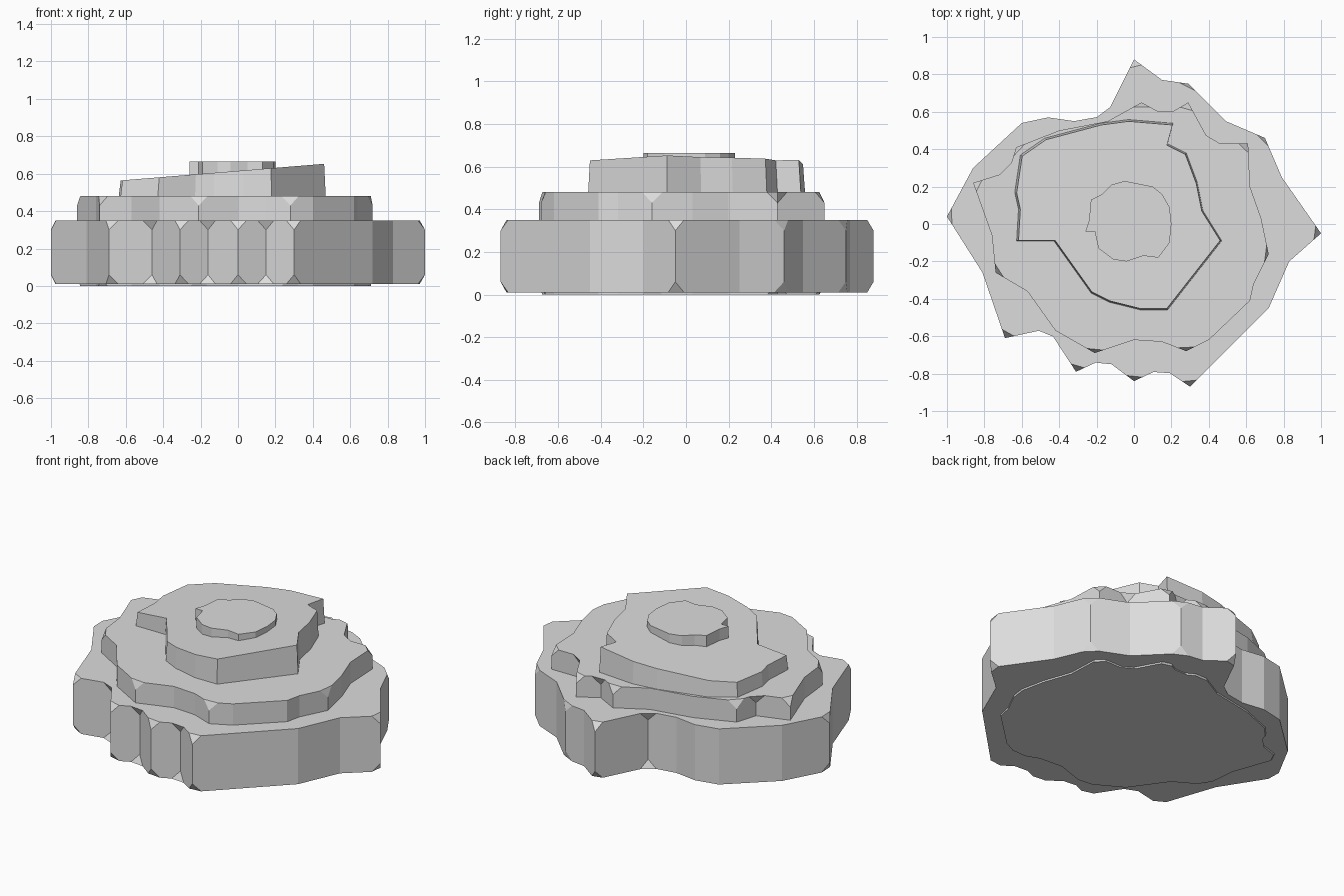
import bpy
import bmesh
from mathutils import Vector

cube = bpy.data.objects.get("Cube")
if cube:
    bpy.data.objects.remove(cube, do_unlink=True)

# One plain stone colour
stone = bpy.data.materials.new("stone_grey")
stone.use_nodes = True
colour = (0.72, 0.72, 0.72, 1)
stone.diffuse_color = colour
stone.node_tree.nodes["Principled BSDF"].inputs["Base Color"].default_value = colour


def turn_angle(outline, i):
    """Angle by which the outline turns at corner i."""
    here = Vector(outline[i])
    before = here - Vector(outline[i - 1])
    after = Vector(outline[(i + 1) % len(outline)]) - here
    return before.angle(after)


def rock_slab(name, outline, bottom, top, chamfer=0.0, taper=1.0, slope=0.0):
    """Extrude an outline (in hundredths), tilt its top and chip its sharp corners."""
    bm = bmesh.new()
    count = len(outline)
    low, high = [], []
    for px, py in outline:
        x, y = px / 100, py / 100
        low.append(bm.verts.new((x, y, bottom)))
        high.append(bm.verts.new((x * taper, y * taper, top + slope * x)))
    bm.faces.new(low)
    bm.faces.new(high)
    for i in range(count):
        j = (i + 1) % count
        bm.faces.new((low[i], low[j], high[j], high[i]))
    bmesh.ops.recalc_face_normals(bm, faces=bm.faces)

    # Chipped corners
    if chamfer:
        sharp = [v for i in range(count) if turn_angle(outline, i) > 0.6
                 for v in (low[i], high[i])]
        bmesh.ops.bevel(bm, geom=sharp, offset=chamfer, offset_type='OFFSET',
                        segments=1, profile=0.5, affect='VERTICES',
                        clamp_overlap=True)

    mesh = bpy.data.meshes.new(name)
    bm.to_mesh(mesh)
    bm.free()
    mesh.materials.append(stone)
    obj = bpy.data.objects.new(name, mesh)
    bpy.context.collection.objects.link(obj)
    return obj


# Outlines run counter-clockwise from the left (+x) side
base_outline = [
    (100, -5), (79, 25), (70, 46), (49, 55), (29, 75), (15, 77), (0, 88),
    (-15, 58), (-32, 55), (-46, 57), (-60, 54), (-86, 30), (-100, 4),
    (-81, -26), (-69, -61), (-46, -56), (-31, -79), (-16, -72), (0, -84),
    (15, -77), (30, -87), (72, -45), (83, -20)]

middle_outline = [
    (72, -16), (68, 3), (62, 20), (61, 43), (41, 43), (29, 65), (17, 58),
    (4, 65), (-14, 55), (-40, 50), (-63, 41), (-67, 28), (-86, 22),
    (-76, -6), (-74, -26), (-57, -36), (-42, -57), (-21, -69), (0, -62),
    (15, -63), (28, -68), (40, -62), (62, -41), (64, -32)]

upper_outline = [
    (47, -9), (37, 7), (34, 22), (28, 38), (18, 43), (21, 54), (-3, 56),
    (-18, 54), (-48, 46), (-61, 37), (-64, 17), (-62, 8), (-63, -9),
    (-43, -9), (-23, -37), (-13, -42), (3, -46), (18, -46)]

cap_outline = [
    (20, 0), (19, 9), (15, 16), (10, 20), (-5, 23), (-12, 21), (-17, 16),
    (-23, 13), (-24, 2), (-26, -4), (-21, -4), (-19, -13), (-11, -19),
    (-4, -20), (5, -17), (13, -18), (19, -10)]

# Stacked rock layers
rock_slab("base_layer", base_outline, 0.01, 0.35, chamfer=0.05)
rock_slab("middle_layer", middle_outline, 0.0, 0.48, chamfer=0.05)
rock_slab("upper_layer", upper_outline, 0.46, 0.615, taper=0.98, slope=0.08)
rock_slab("top_cap", cap_outline, 0.56, 0.665)
